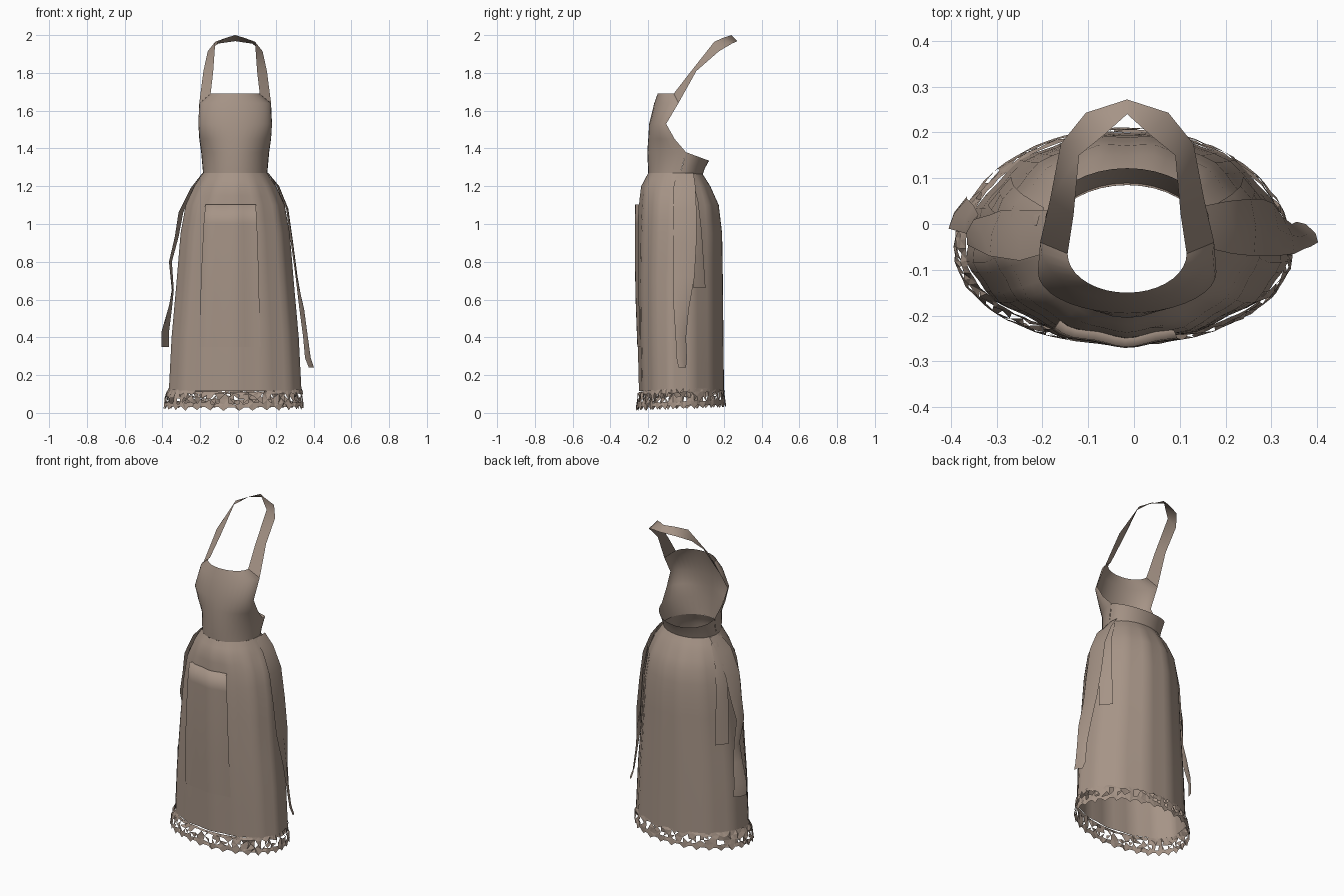
import bpy
import bmesh
import math
import random
from mathutils import Vector

random.seed(4)
CX = -0.015

cube = bpy.data.objects.get("Cube")
if cube:
    bpy.data.objects.remove(cube, do_unlink=True)

cloth = bpy.data.materials.new("taupe cloth")
cloth.use_nodes = True
cloth.diffuse_color = (0.38, 0.295, 0.24, 1)
shader = next(n for n in cloth.node_tree.nodes if n.type == 'BSDF_PRINCIPLED')
shader.inputs["Base Color"].default_value = cloth.diffuse_color
shader.inputs["Roughness"].default_value = 0.8


def sheet(name, rows, closed=False, smooth=True, keep=None):
    """Skin a grid of points; keep(row, column, half) can drop triangles."""
    bm = bmesh.new()
    grid = [[bm.verts.new(p) for p in row] for row in rows]
    count = len(grid[0])
    for r in range(len(grid) - 1):
        for c in range(count if closed else count - 1):
            d = (c + 1) % count
            quad = (grid[r][c], grid[r][d], grid[r + 1][d], grid[r + 1][c])
            if keep is None:
                bm.faces.new(quad)
                continue
            # alternate the diagonal so the openings form a net
            tris = ((0, 1, 2), (0, 2, 3)) if (r + c) % 2 else ((0, 1, 3), (1, 2, 3))
            for half, tri in enumerate(tris):
                if keep(r, c, half):
                    bm.faces.new([quad[i] for i in tri])
    bmesh.ops.recalc_face_normals(bm, faces=bm.faces)
    for f in bm.faces:
        f.smooth = smooth
    mesh = bpy.data.meshes.new(name)
    bm.to_mesh(mesh)
    bm.free()
    mesh.materials.append(cloth)
    obj = bpy.data.objects.new(name, mesh)
    bpy.context.collection.objects.link(obj)
    return obj


def oval(t, half_width, front, back, mid):
    """Point on a lopsided oval; t = 0 is the front, pi the back."""
    c = math.cos(t)
    depth = (mid - front) if c > 0 else (back - mid)
    return CX + half_width * math.sin(t), mid - depth * c


def spread(a, b, n):
    return [a + (b - a) * i / n for i in range(n + 1)]


# Skirt profile: height, half width, front y, back y, widest y
SKIRT = [
    (1.27, 0.17, -0.20, 0.085, -0.03),
    (1.20, 0.215, -0.235, 0.13, -0.03),
    (1.10, 0.26, -0.245, 0.175, -0.045),
    (0.95, 0.287, -0.252, 0.193, -0.05),
    (0.70, 0.308, -0.255, 0.197, -0.06),
    (0.40, 0.335, -0.252, 0.20, -0.06),
    (0.11, 0.35, -0.245, 0.203, -0.06),
]


def skirt_point(t, z, out=0.0):
    for hi, lo in zip(SKIRT, SKIRT[1:]):
        if z >= lo[0] - 1e-6:
            break
    k = (hi[0] - z) / (hi[0] - lo[0])
    w, f, b, m = [p + (q - p) * k for p, q in zip(hi[1:], lo[1:])]
    fold = 0.004 * math.cos(13 * t) * min(1, (1.27 - z) * 8)
    x, y = oval(t, w + out + fold, f - out - fold, b + out + fold, m)
    return Vector((x, y, z))


angles = [2 * math.pi * i / 52 for i in range(52)]
heights = [1.27, 1.235, 1.2, 1.15, 1.1, 1.02, 0.95, 0.82, 0.7, 0.55, 0.4, 0.25, 0.115]
sheet("skirt", [[skirt_point(t, z) for t in angles] for z in heights], closed=True)

# Front pocket panel, standing proud at its top edge
panel = [(1.10, 0.0), (1.102, 0.02), (1.0, 0.017), (0.8, 0.013), (0.6, 0.009), (0.35, 0.003)]
sheet("front_pocket", [[skirt_point(t, z, out) for t in spread(-0.6, 0.4, 12)]
                       for z, out in panel])

# Bib: height, half width, front y, side edge y
BIB = [
    (1.27, 0.17, -0.20, -0.03),
    (1.38, 0.18, -0.205, 0.0),
    (1.45, 0.19, -0.20, -0.06),
    (1.53, 0.195, -0.195, -0.105),
    (1.64, 0.19, -0.168, -0.04),
    (1.69, 0.13, -0.15, -0.065),
]
half = math.pi / 2
sheet("bib", [[(*oval(t, w, f, e, e), z) for t in spread(-half, half, 18)]
              for z, w, f, e in BIB])

# Flared waistband across the back
band = []
for z, w, b, e, drop in [(1.27, 0.17, 0.085, -0.03, 0.02),
                         (1.32, 0.173, 0.1, -0.015, 0.025),
                         (1.38, 0.18, 0.122, 0.0, 0.045)]:
    band.append([(*oval(t, w, e, b, e), z + drop * math.cos(t))
                 for t in spread(half, 3 * half, 18)])
sheet("back_waistband", band)

# Neck strap: inner and outer edge of one half, mirrored across the middle
inner = [(0.13, -0.065, 1.69), (0.117, 0.02, 1.8), (0.105, 0.15, 1.965),
         (0.05, 0.195, 1.985), (0, 0.24, 2.0)]
outer = [(0.19, -0.04, 1.64), (0.168, 0.055, 1.81), (0.145, 0.175, 1.915),
         (0.09, 0.243, 1.955), (0, 0.272, 1.968)]


def mirrored(edge):
    right = [(CX + x, y, z) for x, y, z in edge]
    left = [(CX - x, y, z) for x, y, z in edge[:-1]]
    return right + left[::-1]


sheet("neck_strap", [mirrored(inner), mirrored(outer)])


# Hanging ties: each step gives x, y of the front and back edges, and height
def tie(name, steps):
    rows = []
    for x1, y1, x2, y2, z in steps:
        bulge = 0.008 if x1 > 0 else -0.008
        rows.append([(x1, y1, z), ((x1 + x2) / 2 + bulge, (y1 + y2) / 2, z), (x2, y2, z)])
    sheet(name, rows)


tie("left_tie", [
    (0.15, -0.05, 0.155, 0.04, 1.27), (0.215, -0.065, 0.205, 0.05, 1.2),
    (0.262, -0.07, 0.255, 0.055, 1.08), (0.288, -0.07, 0.28, 0.055, 0.9),
    (0.31, -0.07, 0.305, 0.045, 0.72), (0.35, -0.065, 0.325, 0.015, 0.55),
    (0.37, -0.055, 0.345, 0.0, 0.4), (0.385, -0.05, 0.355, 0.005, 0.29),
    (0.402, -0.04, 0.375, 0.0, 0.24)])
tie("right_tie", [
    (-0.18, -0.06, -0.18, 0.03, 1.27), (-0.25, -0.08, -0.235, 0.03, 1.19),
    (-0.315, -0.07, -0.29, 0.03, 1.06), (-0.335, -0.06, -0.315, 0.02, 0.93),
    (-0.365, -0.045, -0.35, 0.01, 0.8), (-0.345, -0.03, -0.34, 0.02, 0.65),
    (-0.37, -0.02, -0.35, 0.04, 0.55), (-0.405, -0.01, -0.365, 0.055, 0.43),
    (-0.405, -0.01, -0.365, 0.06, 0.35)])

# Short second tails of the side bows, lying on the skirt
for name, side in (("left_bow_tail", 1), ("right_bow_tail", -1)):
    sheet(name, [[skirt_point(side * (1.75 + 0.2 * k + s), z, 0.012) for s in (0, 0.14, 0.28)]
                 for k, z in zip(spread(0, 1, 4), (1.24, 1.12, 0.97, 0.82, 0.66))])

# Lace hem: a crumpled net with a pointed lower edge
N = 90
lace = []
for row, (z, grow) in enumerate([(0.13, 0.002), (0.105, 0.009), (0.082, 0.013),
                                 (0.058, 0.016), (0.04, 0.02)]):
    ring = []
    for i in range(N):
        t = 2 * math.pi * i / N
        wobble = 0.006 if 0 < row < 4 else 0.002
        g = grow + random.uniform(-wobble, wobble)
        x, y = oval(t + random.uniform(-0.015, 0.015), 0.35 + g, -0.245 - g, 0.2 + g * 0.5, -0.06)
        h = z + random.uniform(-wobble, wobble) - 0.008 * math.cos(t)
        h -= 0.012 * math.cos(t) ** 2 if row == 0 else 0
        if row == 4:
            h -= (0.002, 0.021, 0.002)[i % 3]
        ring.append((x - 0.4 * grow, y, h))
    lace.append(ring)


def lace_keep(r, c, half_index):
    if r in (0, 3):
        return True
    return random.random() > 0.36


sheet("lace_hem", lace, closed=True, smooth=False, keep=lace_keep)
